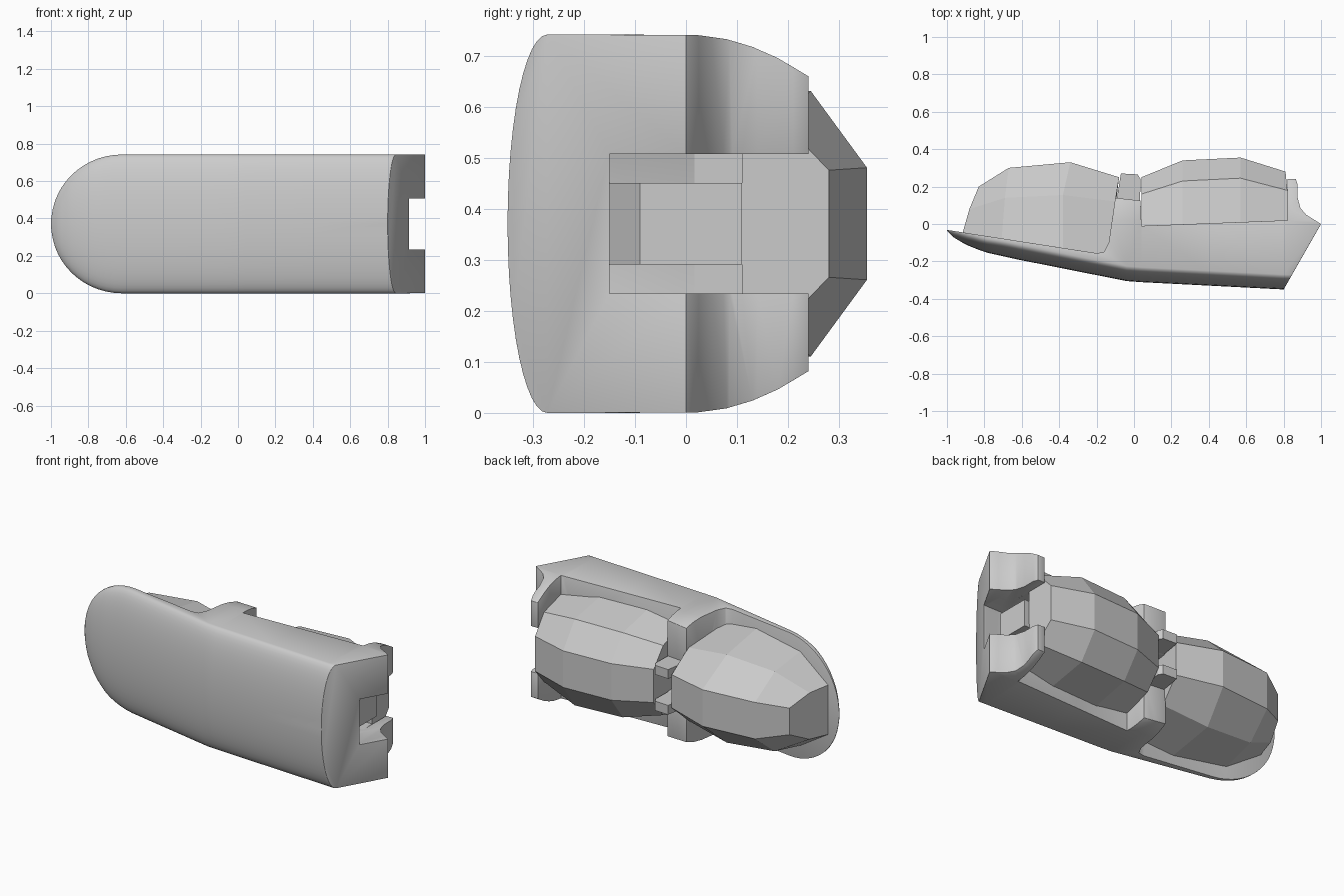
import bpy, bmesh, math

if "Cube" in bpy.data.objects:
    bpy.data.objects.remove(bpy.data.objects["Cube"])

MID = 0.371  # mirror height

grey = bpy.data.materials.new("plain_grey")
grey.use_nodes = True
grey.diffuse_color = (0.6, 0.6, 0.6, 1)
grey.node_tree.nodes["Principled BSDF"].inputs["Base Color"].default_value = grey.diffuse_color


def finish(name, bm):
    bmesh.ops.recalc_face_normals(bm, faces=bm.faces)
    mesh = bpy.data.meshes.new(name)
    bm.to_mesh(mesh)
    bm.free()
    mesh.materials.append(grey)
    obj = bpy.data.objects.new(name, mesh)
    bpy.context.collection.objects.link(obj)
    return obj


def loft(name, rings):
    """Skin closed rings of equal length and cap both ends."""
    bm = bmesh.new()
    loops = [[bm.verts.new(p) for p in ring] for ring in rings]
    n = len(loops[0])
    for a, b in zip(loops, loops[1:]):
        for i in range(n):
            j = (i + 1) % n
            bm.faces.new((a[i], a[j], b[j], b[i]))
    bm.faces.new(loops[0])
    bm.faces.new(loops[-1])
    return finish(name, bm)


def prism(name, outline, half, mid=MID):
    """Plan outline extruded upwards, centred on mid."""
    return loft(name, [[(x, y, mid + s * half) for x, y in outline] for s in (-1, 1)])


def box(name, x0, x1, y0, y1, half, mid=MID):
    return prism(name, [(x0, y0), (x1, y0), (x1, y1), (x0, y1)], half, mid)


def combine(obj, tool, operation):
    mod = obj.modifiers.new("cut", 'BOOLEAN')
    mod.operation = operation
    mod.solver = 'EXACT'
    mod.object = tool
    tool.hide_render = True


def apply_all(obj):
    bpy.ops.object.select_all(action='DESELECT')
    obj.select_set(True)
    bpy.context.view_layer.objects.active = obj
    bpy.ops.object.convert(target='MESH')


# Shell: rounded front, one domed end
FRONT = [(-1, -.035), (-.97, -.068), (-.9, -.11), (-.8, -.15), (-.62, -.19),
         (-.04, -.305), (.04, -.311), (.8, -.35), (1.1, -.365)]


def front_y(x):
    for (xa, ya), (xb, yb) in zip(FRONT, FRONT[1:]):
        if x <= xb:
            return ya + (yb - ya) * (x - xa) / (xb - xa)


def shell_ring(x):
    dome = max(0, (-.62 - x) / .38)
    h = MID * math.sqrt(max(.0004, 1 - dome * dome))
    y = front_y(x)
    ring = []
    for i in range(25):
        a = math.pi * (i / 24 - .5)
        ring.append((x, y + .08 * h / MID * (1 - math.cos(a)), MID + h * math.sin(a)))
    # sides curve inwards towards the back
    side = [(y2, h * (1 - .22 * (y2 / .24) ** 2)) for y2 in (.02, .08, .13, .18, .24, .3)]
    ring += [(x, y2, MID + s) for y2, s in side]
    ring += [(x, y2, MID - s) for y2, s in reversed(side)]
    return ring


dome_x = [-.62 - .38 * math.cos(math.pi / 2 * i / 14) for i in range(15)]
shell = loft("shell", [shell_ring(x) for x in dome_x + [-.3, -.04, .04, .4, .8, 1.1]])

plan = prism("plan_cutter", [
    (-1.1, -.016), (-.2, -.156), (-.16, -.15), (-.135, -.1), (-.1, .14), (.035, .125),
    (.04, -.01), (.82, .02), (.82, .24), (.865, .24), (.875, .21), (.875, .14),
    (.89, .085), (.92, .05), (.96, .025), (1, 0), (.8, -.35), (.75, -.6), (-1.1, -.6)], 1)
slot = box("slot_cutter", .82, 1.2, -.15, .5, .137)
deep = box("deep_slot_cutter", .74, .9, -.15, .11, .137)
gap = box("middle_gap_cutter", -.2, .1, 0, .4, .08)
combine(shell, plan, 'INTERSECT')
for tool in (slot, deep, gap):
    combine(shell, tool, 'DIFFERENCE')
bevel = shell.modifiers.new("soft_edges", 'BEVEL')
bevel.width = .012
bevel.segments = 2
bevel.angle_limit = math.radians(45)
apply_all(shell)
bpy.ops.object.shade_smooth_by_angle(angle=math.radians(35))


# Faceted pads: each station is base, middle and top as (x, y, half height)
def pad(name, stations):
    rings = []
    for st in stations:
        rings.append([(x, y, MID + h) for x, y, h in st] +
                     [(x, y, MID - h) for x, y, h in reversed(st)])
    return loft(name, rings)


inner_pad = pad("inner_pad", [
    [(.04, -.03, .27), (.04, .16, .21), (.04, .25, .1)],
    [(.26, -.03, .31), (.26, .23, .255), (.26, .34, .11)],
    [(.57, -.03, .31), (.57, .245, .26), (.57, .355, .11)],
    [(.82, -.03, .27), (.82, .18, .21), (.81, .28, .105)]])
combine(inner_pad, deep, 'DIFFERENCE')
apply_all(inner_pad)

outer_pad = pad("outer_pad", [
    [(-.13, -.17, .27), (-.1, .12, .22), (-.08, .25, .1)],
    [(-.38, -.16, .32), (-.38, .155, .265), (-.34, .33, .11)],
    [(-.71, -.11, .29), (-.69, .14, .24), (-.67, .3, .11)],
    [(-.92, -.06, .15), (-.88, .08, .14), (-.83, .2, .08)]])

# Hinge tabs between the pads, and the peg in the end slot
for name, side in (("lower_tab", -1), ("upper_tab", 1)):
    prism(name, [(-.11, .02), (.03, .02), (.035, .24), (.02, .265), (-.07, .27)],
          .028, MID + side * .108)
prism("slot_peg", [(.73, -.15), (.75, -.15), (.85, -.09), (.85, .11), (.73, .11)], .08)

for tool in (plan, slot, deep, gap):
    bpy.data.objects.remove(tool)
